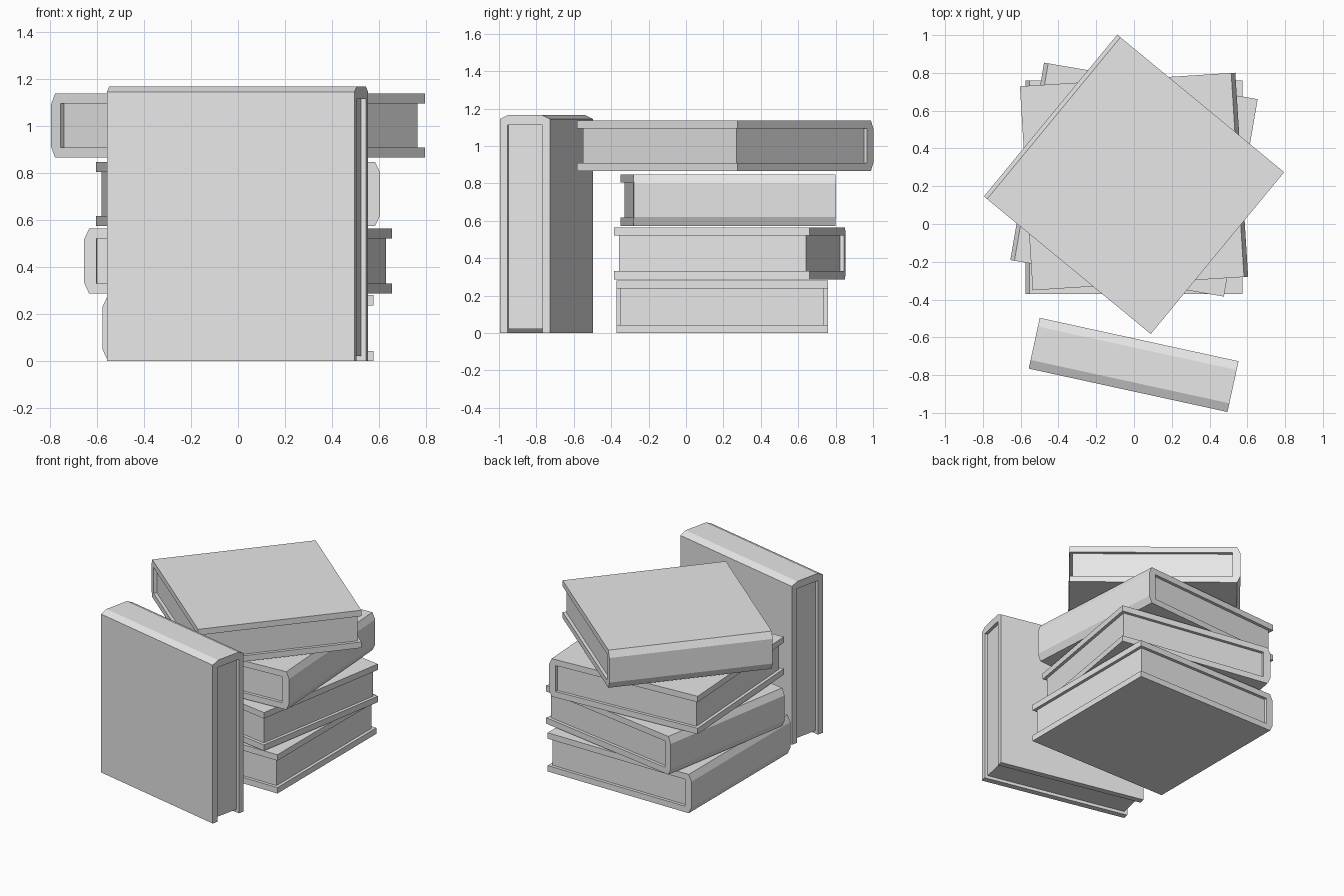
import bpy
import bmesh
from math import radians
from mathutils import Matrix

cube = bpy.data.objects.get("Cube")
if cube:
    bpy.data.objects.remove(cube, do_unlink=True)

grey = bpy.data.materials.new("plain_grey")
grey.use_nodes = True
grey.diffuse_color = (0.8, 0.8, 0.8, 1)
grey.node_tree.nodes["Principled BSDF"].inputs["Base Color"].default_value = (0.8, 0.8, 0.8, 1)

BOARD = 0.043     # cover board thickness
SPINE = 0.053     # spine thickness
BEVEL_X, BEVEL_Z = 0.022, 0.047
INSET = 0.022     # pages set back from the cover edges


def extrude_profile(name, profile, length, matrix):
    """Extrude an (x, z) outline along y, centred, then place it."""
    bm = bmesh.new()
    face = bm.faces.new([bm.verts.new((x, -length / 2, z)) for x, z in profile])
    result = bmesh.ops.extrude_face_region(bm, geom=[face])
    moved = [v for v in result["geom"] if isinstance(v, bmesh.types.BMVert)]
    bmesh.ops.translate(bm, verts=moved, vec=(0, length, 0))
    bmesh.ops.recalc_face_normals(bm, faces=bm.faces)
    mesh = bpy.data.meshes.new(name)
    bm.to_mesh(mesh)
    bm.free()
    mesh.materials.append(grey)
    obj = bpy.data.objects.new(name, mesh)
    obj.matrix_world = matrix
    bpy.context.collection.objects.link(obj)


def book(name, depth, length, thick, matrix):
    """Book lying flat with its spine towards local -x."""
    d, t = depth / 2, thick / 2
    # Wrapped cover: upper half of the outline, mirrored below
    half = [(-d, t - BEVEL_Z), (-d + BEVEL_X, t), (d, t),
            (d, t - BOARD), (-d + SPINE, t - BOARD)]
    outline = half + [(x, -z) for x, z in reversed(half)]
    extrude_profile(name + "_cover", outline, length, matrix)
    # Page block
    x0, x1, z = -d + SPINE, d - INSET, t - BOARD
    extrude_profile(name + "_pages", [(x0, z), (x1, z), (x1, -z), (x0, -z)],
                    length - 2 * INSET, matrix)


# Stacked books: name, depth, length, bottom, top, centre y, turn
stack = [
    ("bottom_book", 1.15, 1.13, 0.0, 0.28, 0.194, 0),
    ("second_book", 1.147, 1.06, 0.287, 0.563, 0.235, -9.7),
    ("third_book", 1.143, 1.082, 0.573, 0.847, 0.225, 183.6),
    ("top_book", 1.145, 1.11, 0.865, 1.137, 0.21, -39.5),
]
for name, depth, length, low, high, y, turn in stack:
    place = Matrix.Translation((0, y, (low + high) / 2)) @ Matrix.Rotation(radians(turn), 4, "Z")
    book(name, depth, length, high - low, place)

# Upright book in front, spine on top
place = (Matrix.Translation((-0.002, -0.746, 0.583))
         @ Matrix.Rotation(radians(-102.3), 4, "Z")
         @ Matrix.Rotation(radians(90), 4, "Y"))
book("standing_book", 1.166, 1.077, 0.275, place)
